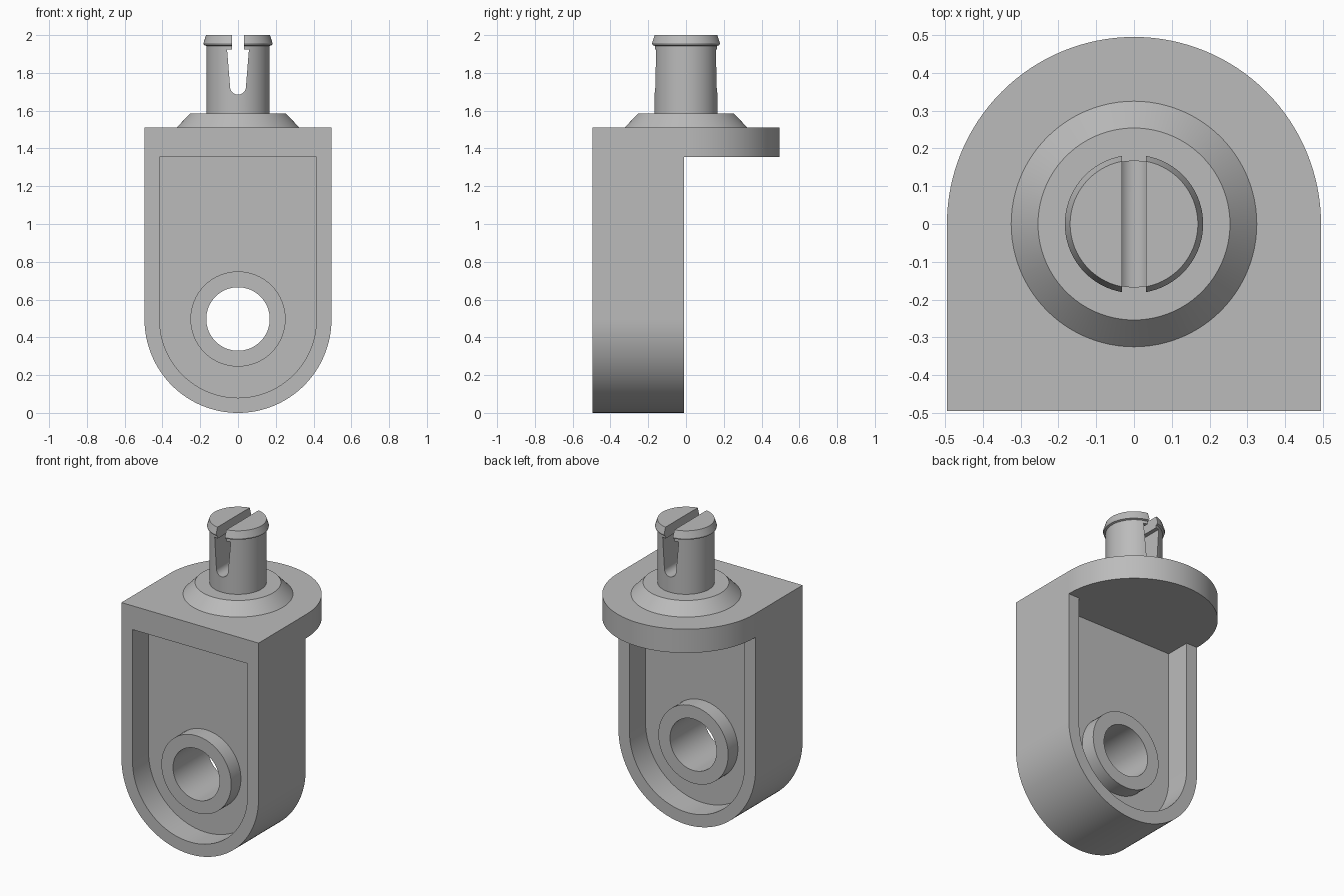
import bpy, bmesh, math
from mathutils import Vector

if "Cube" in bpy.data.objects:
    bpy.data.objects.remove(bpy.data.objects["Cube"])

grey = bpy.data.materials.new("light grey")
grey.diffuse_color = (0.5, 0.5, 0.5, 1)
grey.use_nodes = True
grey.node_tree.nodes["Principled BSDF"].inputs["Base Color"].default_value = grey.diffuse_color
R = 0.495          # outer radius of the housing
HOLE_Z = 0.497     # height of the eyelet


def arc(cx, cy, r, a0, a1, n):
    return [(cx + r * math.cos(math.radians(a0 + (a1 - a0) * i / n)),
             cy + r * math.sin(math.radians(a0 + (a1 - a0) * i / n))) for i in range(n + 1)]


def prism(name, outline, lo, hi, axis):
    """Extrude a closed outline: along y the outline is (x, z), along z it is (x, y)."""
    place = (lambda p, d: (p[0], d, p[1])) if axis == 'y' else (lambda p, d: (p[0], p[1], d))
    bm = bmesh.new()
    face = bm.faces.new([bm.verts.new(place(p, lo)) for p in outline])
    ext = bmesh.ops.extrude_face_region(bm, geom=[face])
    shift = Vector(place((0, 0), hi - lo))
    bmesh.ops.translate(bm, vec=shift, verts=[v for v in ext['geom'] if isinstance(v, bmesh.types.BMVert)])
    return finish(name, bm)


def lathe(name, profile, n=96):
    """Solid of revolution about z from (radius, z) pairs."""
    bm = bmesh.new()
    rings = [[bm.verts.new((r * math.cos(2 * math.pi * i / n), r * math.sin(2 * math.pi * i / n), z))
              for i in range(n)] for r, z in profile]
    for a, b in zip(rings, rings[1:]):
        for i in range(n):
            j = (i + 1) % n
            bm.faces.new((a[i], a[j], b[j], b[i]))
    bm.faces.new(rings[0])
    bm.faces.new(rings[-1])
    return finish(name, bm)


def finish(name, bm):
    bmesh.ops.recalc_face_normals(bm, faces=bm.faces)
    me = bpy.data.meshes.new(name)
    bm.to_mesh(me)
    bm.free()
    me.materials.append(grey)
    ob = bpy.data.objects.new(name, me)
    bpy.context.collection.objects.link(ob)
    return ob


def select(ob):
    bpy.ops.object.select_all(action='DESELECT')
    ob.select_set(True)
    bpy.context.view_layer.objects.active = ob


def combine(target, tool, operation):
    mod = target.modifiers.new("combine", 'BOOLEAN')
    mod.operation, mod.solver, mod.object = operation, 'EXACT', tool
    select(target)
    bpy.ops.object.modifier_apply(modifier=mod.name)
    bpy.data.objects.remove(tool)


def u_shape(r, top):
    return [(r, top), (-r, top)] + arc(0, R, r, 180, 360, 64)


# Upright leg with a round foot, hollowed from front and back to leave a web
housing = prism("housing", u_shape(R, 1.43), -R, -0.01, 'y')
for lo, hi in ((-0.6, -0.33), (-0.175, 0.1)):
    combine(housing, prism("recess", u_shape(0.415, 1.355), lo, hi, 'y'), 'DIFFERENCE')

# Top plate, rounded at the back
plate = prism("plate", [(-R, -R), (R, -R)] + arc(0, 0, R, 0, 180, 64), 1.355, 1.51, 'z')
combine(housing, plate, 'UNION')

# Eyelet boss and its through hole
combine(housing, prism("boss", arc(0, HOLE_Z, 0.252, 0, 360, 64)[:-1], -0.43, -0.075, 'y'), 'UNION')
combine(housing, prism("hole", arc(0, HOLE_Z, 0.168, 0, 360, 64)[:-1], -0.7, 0.3, 'y'), 'DIFFERENCE')

# Conical collar, stem and snap head
pin = lathe("snap_pin", [(0.325, 1.51), (0.254, 1.585), (0.168, 1.585), (0.168, 1.943),
                         (0.18, 1.947), (0.183, 1.957), (0.169, 2.0)])

# Slot through the pin: narrow in the head, tapered below, round at the bottom
slot = [(0.032, 2.1), (-0.032, 2.1), (-0.032, 1.925), (-0.058, 1.925)]
slot += arc(0, 1.727, 0.042, 180, 360, 20) + [(0.058, 1.925), (0.032, 1.925)]
combine(pin, prism("slot", slot, -0.3, 0.3, 'y'), 'DIFFERENCE')

for ob in (housing, pin):
    select(ob)
    bpy.ops.object.shade_smooth_by_angle(angle=math.radians(25))
